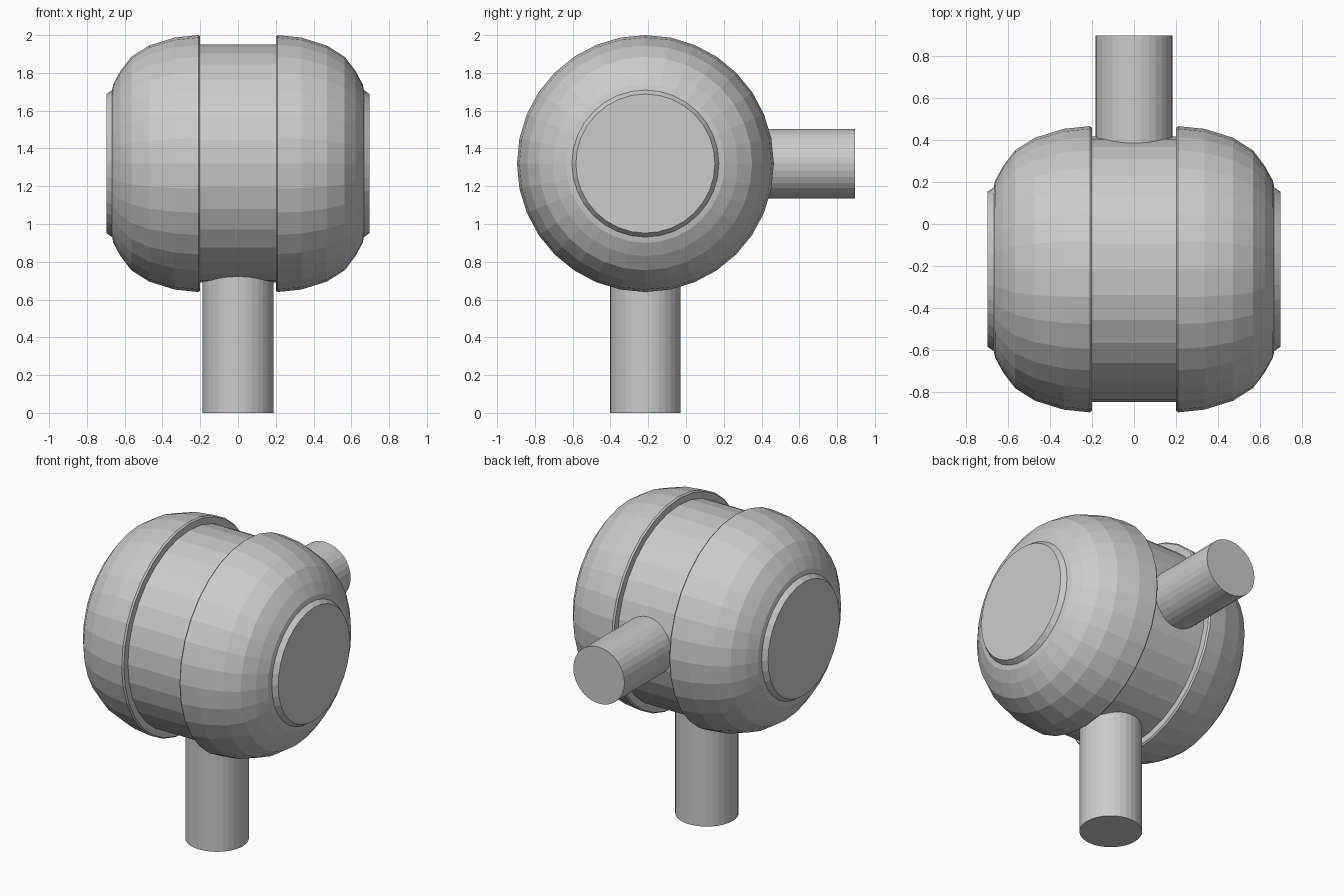
import bpy
import bmesh
from math import sin, cos, pi

if "Cube" in bpy.data.objects:
    bpy.data.objects.remove(bpy.data.objects["Cube"])

CY, CZ, SIDES = -0.215, 1.32, 32   # joint axis runs along x


def make_object(name, bm):
    bmesh.ops.recalc_face_normals(bm, faces=bm.faces)
    mesh = bpy.data.meshes.new(name)
    bm.to_mesh(mesh)
    bm.free()
    obj = bpy.data.objects.new(name, mesh)
    bpy.context.collection.objects.link(obj)
    return obj


def turned(name, profile, axis, centre):
    """Closed solid of revolution from (distance along axis, radius) points."""
    bm = bmesh.new()
    rings = []
    for d, r in profile:
        ring = []
        for i in range(SIDES):
            a = 2 * pi * i / SIDES
            u, v = r * cos(a), r * sin(a)
            off = {'X': (d, u, v), 'Y': (u, d, v), 'Z': (u, v, d)}[axis]
            ring.append(bm.verts.new([c + o for c, o in zip(centre, off)]))
        rings.append(ring)
    for a, b in zip(rings, rings[1:]):
        for i in range(SIDES):
            j = (i + 1) % SIDES
            bm.faces.new((a[i], a[j], b[j], b[i]))
    bm.faces.new(rings[0])
    bm.faces.new(rings[-1])
    return make_object(name, bm)


def mirrored(obj):
    mod = obj.modifiers.new("mirror_x", 'MIRROR')
    mod.use_axis[0] = True


hub = (0, CY, CZ)

# Central drum between the two shells
turned("centre_drum", [(-0.21, 0.63), (0.21, 0.63)], 'X', hub)

# Rounded side shells
mirrored(turned("side_shell", [
    (0.2, 0.6), (0.2, 0.672), (0.21, 0.68), (0.335, 0.667), (0.47, 0.625),
    (0.565, 0.565), (0.622, 0.49), (0.66, 0.42), (0.667, 0.385)], 'X', hub))

# Tapered end caps
mirrored(turned("end_cap", [(0.62, 0.39), (0.665, 0.39), (0.697, 0.368)], 'X', hub))

# Lower post and rear arm
turned("lower_post", [(0, 0.187), (0.8, 0.187)], 'Z', (0, CY, 0))
turned("rear_arm", [(0.32, 0.184), (0.895, 0.184)], 'Y', (0, 0, CZ))
